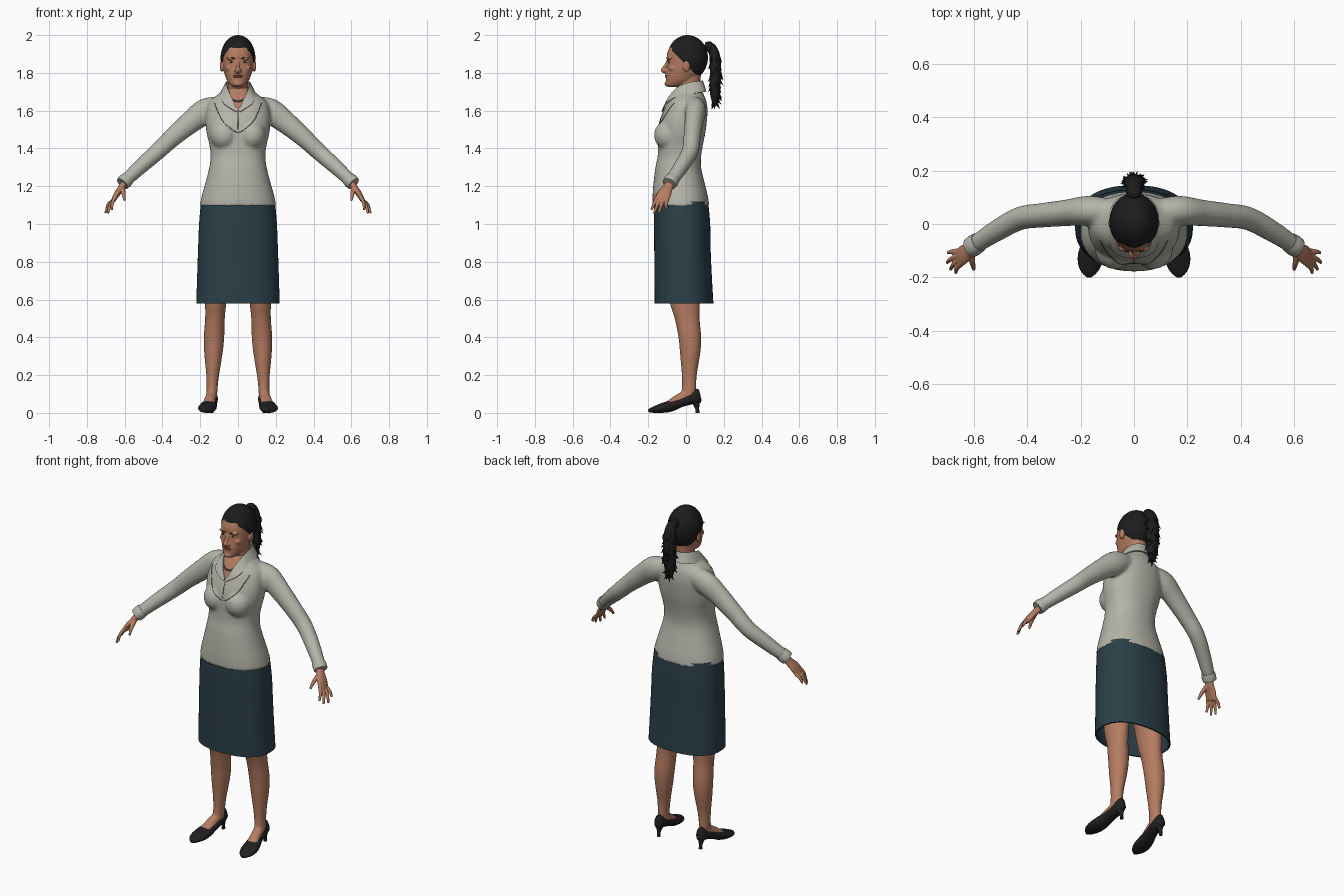
import bpy, bmesh, math, random
from mathutils import Vector, Matrix
from mathutils.bvhtree import BVHTree

random.seed(4)
if "Cube" in bpy.data.objects:
    bpy.data.objects.remove(bpy.data.objects["Cube"])


def material(name, rgb):
    m = bpy.data.materials.new(name)
    m.use_nodes = True
    m.diffuse_color = (*rgb, 1)
    m.node_tree.nodes["Principled BSDF"].inputs["Base Color"].default_value = (*rgb, 1)
    return m


SKIN = material("skin", (.46, .20, .12))
BLOUSE = material("blouse_grey", (.46, .46, .40))
SEAM = material("seam_grey", (.16, .16, .14))
SKIRT = material("skirt_teal", (.024, .05, .064))
HAIR = material("hair_black", (.012, .012, .012))
SHOE = material("shoe_black", (.014, .014, .015))
LIPS = material("lips", (.30, .10, .075))
EYE = material("eye_white", (.5, .46, .42))


def dense(rows, n=5):
    """Smooth spline through rows of numbers."""
    out = []
    for i in range(len(rows) - 1):
        a, b, c, d = (rows[max(0, min(len(rows) - 1, i + k))] for k in (-1, 0, 1, 2))
        for j in range(n):
            t = j / n
            out.append([.5 * (2*q + (r - p)*t + (2*p - 5*q + 4*r - s)*t*t + (3*q - p - 3*r + s)*t**3)
                        for p, q, r, s in zip(a, b, c, d)])
    return out + [list(rows[-1])]


def loft(bm, rings, cap=True):
    vs = [[bm.verts.new(p) for p in r] for r in rings]
    n = len(vs[0])
    faces = [bm.faces.new((a[i], a[(i+1) % n], b[(i+1) % n], b[i]))
             for a, b in zip(vs, vs[1:]) for i in range(n)]
    if cap:
        faces += [bm.faces.new(vs[0]), bm.faces.new(vs[-1])]
    bmesh.ops.recalc_face_normals(bm, faces=faces)


def stack(bm, rows, power=2.0, cap=True, n=40):
    """Level rings: z, centre x, half width, front y, back y."""
    rings = []
    for z, cx, w, f, b in dense(rows):
        ring = []
        for i in range(n):
            c, s = math.cos(math.tau * i / n), math.sin(math.tau * i / n)
            c, s = (math.copysign(abs(k) ** (2 / power), k) for k in (c, s))
            ring.append((cx + w * c, (f + b) / 2 + (b - f) / 2 * s, z))
        rings.append(ring)
    loft(bm, rings, cap)


def tube(bm, rows, side=(1, 0, 0), n=20):
    """Rings along a path: x, y, z, radius along side, other radius."""
    rows = dense(rows)
    rings = []
    for i, r in enumerate(rows):
        p = Vector(r[:3])
        t = (Vector(rows[min(i+1, len(rows)-1)][:3]) - Vector(rows[max(i-1, 0)][:3])).normalized()
        u = (Vector(side) - t * t.dot(Vector(side))).normalized()
        v = t.cross(u)
        rings.append([p + u * r[3] * math.cos(math.tau*k/n) + v * r[4] * math.sin(math.tau*k/n)
                      for k in range(n)])
    loft(bm, rings)


def ball(bm, at, size, n=24):
    bmesh.ops.create_uvsphere(bm, u_segments=n, v_segments=n // 2, radius=1,
                              matrix=Matrix.Translation(at) @ Matrix.Diagonal((*size, 1)))


def finish(name, bm, mat, side=1, voxel=0, smooth=3, thick=0):
    if side < 0:
        bmesh.ops.scale(bm, vec=(-1, 1, 1), verts=bm.verts)
        bmesh.ops.reverse_faces(bm, faces=bm.faces)
    me = bpy.data.meshes.new(name)
    bm.to_mesh(me)
    bm.free()
    ob = bpy.data.objects.new(name, me)
    bpy.context.scene.collection.objects.link(ob)
    if voxel:
        m = ob.modifiers.new("fuse", 'REMESH')
        m.mode, m.voxel_size = 'VOXEL', voxel
        m = ob.modifiers.new("soften", 'SMOOTH')
        m.factor, m.iterations = .5, smooth
    if thick:
        m = ob.modifiers.new("thickness", 'SOLIDIFY')
        m.thickness, m.offset = thick, -1
    if voxel or thick:
        deps = bpy.context.evaluated_depsgraph_get()
        ob.data = bpy.data.meshes.new_from_object(ob.evaluated_get(deps))
        ob.modifiers.clear()
    ob.data.materials.clear()
    ob.data.materials.append(mat)
    ob.data.shade_smooth()
    ob.data.set_sharp_from_angle(angle=math.radians(50))
    return ob


def front_of(ob):
    tree = BVHTree.FromPolygons([v.co for v in ob.data.vertices],
                                [p.vertices for p in ob.data.polygons])
    return lambda x, z: tree.ray_cast(Vector((x, -1, z)), Vector((0, 1, 0)))[0].y


# Blouse: torso, bust and sleeves fused together
bm = bmesh.new()
stack(bm, [(1.095, 0, .203, -.178, .124), (1.15, 0, .192, -.177, .115), (1.22, 0, .172, -.172, .098),
           (1.3, 0, .152, -.162, .08), (1.36, 0, .145, -.15, .08), (1.42, 0, .152, -.148, .09),
           (1.48, 0, .166, -.148, .102), (1.54, 0, .172, -.14, .11), (1.6, 0, .168, -.118, .114),
           (1.65, 0, .15, -.095, .108), (1.69, 0, .10, -.07, .092), (1.72, 0, .06, -.05, .08)], 2.2)
for s in (1, -1):
    ball(bm, (s * .072, -.09, 1.47), (.075, .08, .08))
    tube(bm, [(s*.07, .045, 1.63, .045, .045), (s*.165, .05, 1.60, .056, .068), (s*.25, .042, 1.54, .05, .06),
              (s*.35, .032, 1.455, .046, .05), (s*.43, .02, 1.38, .044, .045),
              (s*.52, -.028, 1.3, .04, .04), (s*.6, -.08, 1.225, .034, .033)], (0, 1, 0))
blouse = finish("blouse", bm, BLOUSE, voxel=.009, smooth=5)

# Open neckline: cut a clean V and colour it as skin
bm = bmesh.new()
bm.from_mesh(blouse.data)
for s in (1, -1):
    bmesh.ops.bisect_plane(bm, geom=bm.verts[:] + bm.edges[:] + bm.faces[:],
                           plane_co=(0, 0, 1.6), plane_no=(s, 0, -.55))
for f in bm.faces:
    c = f.calc_center_median()
    f.material_index = int(c.y < 0 and abs(c.x) < .55 * (c.z - 1.6))
bm.to_mesh(blouse.data)
bm.free()
blouse.data.materials.append(SKIN)
chest = front_of(blouse)

# Yoke seam, placket and necklace lie on the chest surface
bm = bmesh.new()
yoke = [(.125, 1.64), (.11, 1.6), (.085, 1.55), (.045, 1.51), (0, 1.485)]
yoke += [(-x, z) for x, z in yoke[-2::-1]]
for line in (yoke, [(0, 1.6 - .02 * i) for i in range(6)]):
    tube(bm, [(x, chest(x, z), z, .0022, .0022) for x, z in dense(line, 4)], (.3, .2, 1), 6)
finish("blouse_seams", bm, SEAM)
bm = bmesh.new()
for i in range(-7, 8):
    x, z = i * .006, 1.65 + .02 * (i / 7) ** 2
    ball(bm, (x, chest(x, z) - .003, z), (.005, .005, .005), 10)
finish("necklace", bm, SEAM)

# Collar: standing fold around the neck with pointed flaps
fold = [(.002, -.124, 1.602, .012, -.130, 1.596), (.032, -.098, 1.665, .072, -.110, 1.635),
        (.058, -.045, 1.725, .094, -.055, 1.672), (.066, .02, 1.75, .096, .03, 1.69),
        (.045, .075, 1.757, .064, .092, 1.70), (0, .09, 1.76, 0, .108, 1.702)]
fold += [(-r[0], r[1], r[2], -r[3], r[4], r[5]) for r in fold[-2::-1]]
bm = bmesh.new()
rows = [(bm.verts.new(r[:3]), bm.verts.new(r[3:])) for r in dense(fold, 4)]
for a, b in zip(rows, rows[1:]):
    bm.faces.new((a[0], a[1], b[1], b[0]))
bmesh.ops.recalc_face_normals(bm, faces=bm.faces)
finish("collar", bm, BLOUSE, thick=.006)

# Skirt: open at the hem
bm = bmesh.new()
stack(bm, [(1.12, 0, .196, -.17, .117), (1.0, 0, .206, -.17, .128), (.85, 0, .212, -.168, .131),
           (.7, 0, .217, -.167, .138), (.58, 0, .221, -.166, .145)], 2.35, cap=False, n=64)
finish("skirt", bm, SKIRT, thick=.008)

# Head and neck
bm = bmesh.new()
stack(bm, [(1.725, 0, .026, -.096, -.045), (1.738, 0, .042, -.107, 0), (1.76, 0, .058, -.107, .045),
           (1.785, 0, .068, -.107, .07), (1.81, 0, .076, -.104, .088), (1.84, 0, .081, -.1, .098),
           (1.87, 0, .083, -.1, .104), (1.9, 0, .082, -.101, .104), (1.94, 0, .073, -.084, .09),
           (1.97, 0, .05, -.052, .062), (1.985, 0, .025, -.025, .03)], 2.15)
stack(bm, [(1.6, 0, .065, -.06, .08), (1.68, 0, .056, -.05, .07),
           (1.74, 0, .054, -.045, .075), (1.8, 0, .055, -.04, .08)])
tube(bm, [(0, -.093, 1.87, .008, .008), (0, -.108, 1.838, .009, .009),
          (0, -.121, 1.815, .014, .012), (0, -.108, 1.803, .014, .008)])
ball(bm, (0, -.1, 1.742), (.022, .014, .014))
for s in (1, -1):
    ball(bm, (s * .012, -.11, 1.812), (.009, .01, .008))
    ball(bm, (s * .034, -.09, 1.877), (.026, .014, .008))
    ball(bm, (s * .045, -.07, 1.825), (.022, .02, .02))
    ball(bm, (s * .087, .002, 1.836), (.009, .019, .031))
head = finish("head", bm, SKIN, voxel=.004)
face = front_of(head)

# Eyes, brows and lips
for s, label in ((1, "left"), (-1, "right")):
    x = s * .035
    bm = bmesh.new()
    ball(bm, (x, face(x, 1.857) + .001, 1.857), (.013, .004, .0055))
    finish(label + "_eye", bm, EYE)
    bm = bmesh.new()
    ball(bm, (x, face(x, 1.857) - .002, 1.857), (.0055, .003, .0055))
    finish(label + "_iris", bm, HAIR)
    bm = bmesh.new()
    tube(bm, [(s*px, face(s*px, pz), pz, .003, .002)
              for px, pz in ((.016, 1.874), (.034, 1.881), (.055, 1.873))], (0, 0, 1), 8)
    finish(label + "_brow", bm, HAIR)
bm = bmesh.new()
for z, h in ((1.786, .004), (1.779, .005)):
    ball(bm, (0, face(0, z) + .004, z), (.025, .009, h))
finish("lips", bm, LIPS)

# Swept-back hair, cut along a slanted hairline
bm = bmesh.new()
ball(bm, (0, .008, 1.88), (.092, .108, .12), 48)
bmesh.ops.bisect_plane(bm, geom=bm.verts[:] + bm.edges[:] + bm.faces[:], plane_co=(0, 0, 1.842),
                       plane_no=(0, 1, 1), clear_inner=True)
finish("hair_cap", bm, HAIR, thick=.012)

# Ponytail with jagged locks
bm = bmesh.new()
tail = [(0, .1, 1.93, .018, .018), (0, .132, 1.938, .025, .022), (0, .152, 1.89, .035, .028),
        (0, .156, 1.8, .04, .03), (0, .153, 1.7, .035, .027), (0, .155, 1.63, .016, .013)]
tube(bm, tail)
path = dense(tail, 12)
for i in range(64):
    x, y, z, ra, rb = path[random.randint(22, len(path) - 1)]
    a = random.uniform(0, math.tau)
    d = Vector((math.cos(a), .8 * math.sin(a), random.uniform(-1.8, -.8))).normalized()
    at = Vector((x + ra * .8 * math.cos(a), y + rb * .8 * math.sin(a), z))
    bmesh.ops.create_cone(bm, segments=6, radius1=.011, radius2=0, depth=.045, cap_ends=True,
                          matrix=Matrix.Translation(at + d * .008)
                          @ Vector((0, 0, 1)).rotation_difference(d).to_matrix().to_4x4())
finish("ponytail", bm, HAIR)
bm = bmesh.new()
tube(bm, [(0, .108, 1.933, .028, .028), (0, .122, 1.937, .03, .03), (0, .134, 1.936, .026, .026)])
finish("hair_tie", bm, HAIR)

for s, label in ((1, "left"), (-1, "right")):
    # Cuff
    bm = bmesh.new()
    tube(bm, [(.582, -.068, 1.242, .037, .036), (.598, -.079, 1.227, .04, .039),
              (.612, -.088, 1.213, .038, .037)], (0, 1, 0))
    finish(label + "_cuff", bm, BLOUSE, s)

    # Hand: palm, four fingers and thumb
    bm = bmesh.new()
    tube(bm, [(.59, -.075, 1.235, .024, .02), (.615, -.095, 1.195, .027, .018),
              (.64, -.115, 1.16, .037, .016), (.66, -.13, 1.125, .036, .012)], (0, 1, 0))
    tips = ((.668, -.183, 1.075), (.688, -.17, 1.056), (.702, -.145, 1.058), (.698, -.108, 1.078))
    for k, tip in enumerate(tips):
        base = Vector((.655, -.126, 1.133)) + Vector((.2, .925, -.325)) * (k * .018 - .027)
        mid = base.lerp(Vector(tip), .5) + Vector((.006, 0, .004))
        tube(bm, [(*base, .01, .01), (*mid, .009, .009), (*tip, .006, .006)], (0, 1, 0), 12)
    tube(bm, [(.612, -.105, 1.19, .014, .014), (.606, -.145, 1.16, .011, .011),
              (.6, -.172, 1.125, .006, .006)], (1, 0, 0), 12)
    finish(label + "_hand", bm, SKIN, s, voxel=.003, smooth=2)

    # Leg and foot
    bm = bmesh.new()
    stack(bm, [(.8, .105, .075, -.115, .085), (.66, .114, .06, -.098, .077), (.58, .118, .056, -.085, .073),
               (.5, .122, .052, -.06, .072), (.4, .127, .054, -.04, .08), (.32, .13, .049, -.032, .076),
               (.2, .134, .034, -.022, .057), (.13, .137, .029, -.022, .054), (.08, .139, .029, -.03, .05)])
    tube(bm, [(.138, .02, .1, .028, .03), (.148, -.045, .07, .03, .026), (.162, -.12, .03, .036, .014)])
    finish(label + "_leg", bm, SKIN, s, voxel=.007, smooth=3)

    # Court shoe with a slim heel
    bm = bmesh.new()
    tube(bm, [(.139, .076, .094, .012, .03), (.139, .062, .09, .026, .039), (.14, .025, .074, .034, .03),
              (.146, -.03, .054, .036, .025), (.155, -.08, .037, .044, .03), (.163, -.125, .026, .048, .026),
              (.167, -.16, .019, .041, .019), (.168, -.185, .014, .026, .013), (.168, -.2, .011, .008, .007)])
    tube(bm, [(.139, .05, .065, .025, .022), (.139, .056, .04, .014, .015),
              (.139, .06, .018, .009, .01), (.139, .061, 0, .01, .011)])
    finish(label + "_shoe", bm, SHOE, s)
